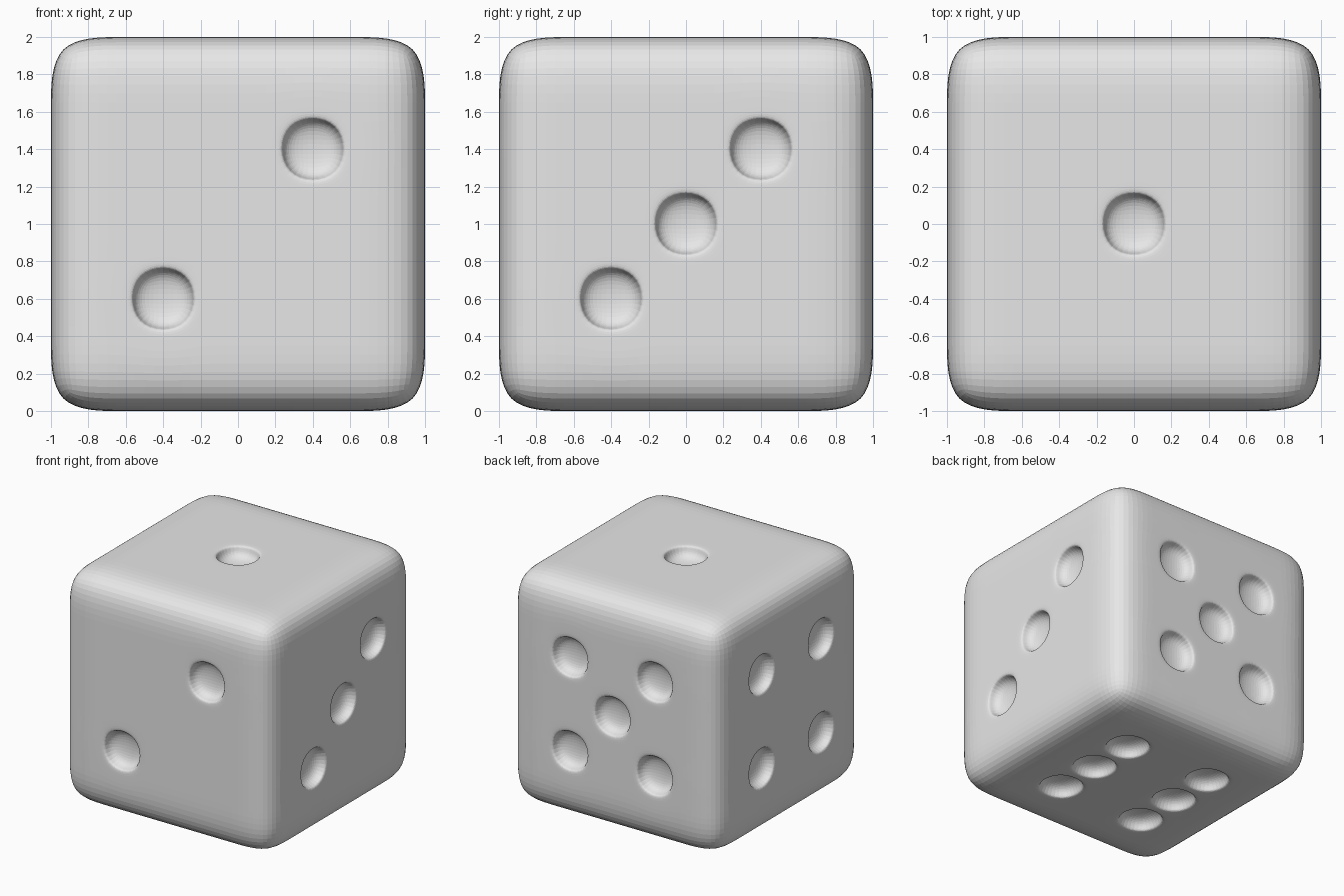
import bpy
import bmesh
from mathutils import Vector

default_cube = bpy.data.objects.get("Cube")
if default_cube:
    bpy.data.objects.remove(default_cube, do_unlink=True)

STEP = 0.4          # grid cell size, also the pip spacing
RIM = 0.025         # margin between cell edge and pip rim
TAPER = 0.02        # narrowing of the pip wall
DEPTH = 0.11        # depth of the pip floor

# Single colour
grey = bpy.data.materials.new("light_grey")
grey.use_nodes = True
colour = (0.8, 0.8, 0.8, 1)
grey.diffuse_color = colour
grey.node_tree.nodes["Principled BSDF"].inputs["Base Color"].default_value = colour

# Pip layouts in grid steps
corners = [(a, b) for a in (-1, 1) for b in (-1, 1)]
diagonal = [(-1, -1), (1, 1)]
centre = [(0, 0)]
rows = [(a, b) for a in (-1, 1) for b in (-1, 0, 1)]

# Each side: axis, direction, pips along the two remaining axes
sides = [
    (2, 1, centre),
    (1, -1, diagonal),
    (0, 1, diagonal + centre),
    (0, -1, corners),
    (1, 1, corners + centre),
    (2, -1, rows),
]


def pip_position(axis, direction, pip):
    point = [step * STEP for step in pip]
    point.insert(axis, direction)
    return Vector(point)


# Gridded cube as the control cage
bm = bmesh.new()
bmesh.ops.create_cube(bm, size=2)
bmesh.ops.subdivide_edges(bm, edges=bm.edges[:], cuts=4, use_grid_fill=True)
bm.normal_update()

# Pick the cells that become pips
cells = []
for axis, direction, pips in sides:
    for pip in pips:
        target = pip_position(axis, direction, pip)
        cells.append(min(bm.faces, key=lambda f: (f.calc_center_median() - target).length))

# Sink each pip: rim first, then a tapered floor
for cell in cells:
    inward = -cell.normal.copy()
    for margin in (RIM, TAPER):
        bmesh.ops.inset_individual(bm, faces=[cell], thickness=margin, use_even_offset=True)
    bmesh.ops.translate(bm, verts=cell.verts[:], vec=inward * DEPTH)

mesh = bpy.data.meshes.new("die_body")
bm.to_mesh(mesh)
bm.free()
mesh.materials.append(grey)

die = bpy.data.objects.new("die_body", mesh)
die.location.z = 1
bpy.context.collection.objects.link(die)

# Round the edges and pips
rounding = die.modifiers.new("rounding", "SUBSURF")
rounding.levels = rounding.render_levels = 3
